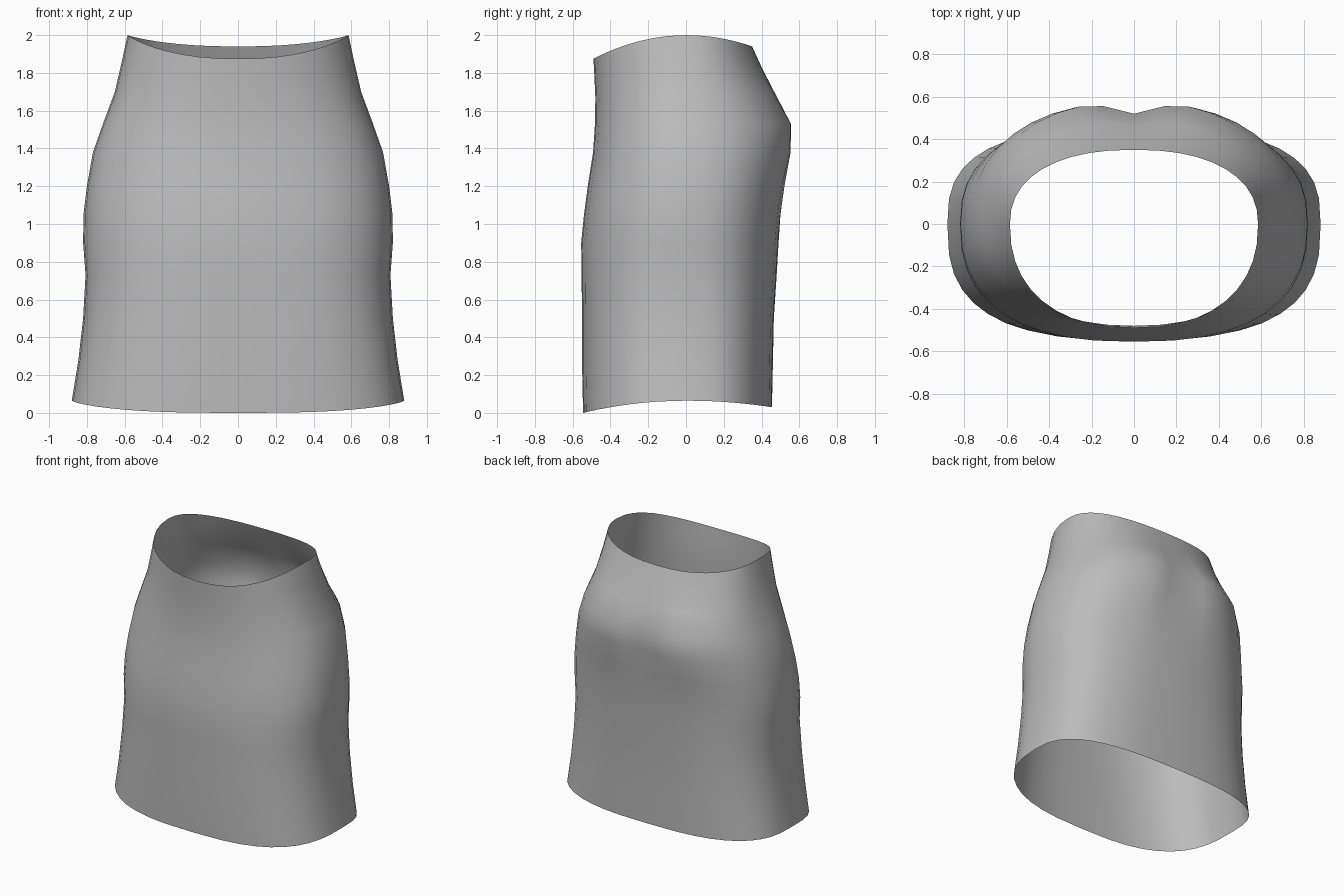
import bpy
import bmesh
from math import cos, sin, pi, exp, copysign

default_cube = bpy.data.objects.get("Cube")
if default_cube:
    bpy.data.objects.remove(default_cube, do_unlink=True)

# Plain cloth material
cloth = bpy.data.materials.new("grey_cloth")
cloth.use_nodes = True
colour = (0.5, 0.5, 0.5, 1.0)
cloth.diffuse_color = colour
cloth.node_tree.nodes["Principled BSDF"].inputs["Base Color"].default_value = colour

SEGMENTS = 40

# Cross-sections from hem to waist:
# side height, front drop, back drop, half width, front depth, back depth, seat cleft, squareness
SECTIONS = [
    (0.065, 0.065, 0.035, 0.88, 0.545, 0.455, 0, 2.8),
    (0.28, 0.04, 0.02, 0.845, 0.55, 0.46, 0, 2.75),
    (0.5, 0.02, 0, 0.82, 0.55, 0.465, 0, 2.7),
    (0.73, 0, 0, 0.807, 0.553, 0.48, 0, 2.6),
    (0.9, 0, 0, 0.82, 0.555, 0.49, 0, 2.5),
    (1.05, 0, 0, 0.818, 0.54, 0.505, 0.005, 2.45),
    (1.2, 0, 0, 0.80, 0.52, 0.53, 0.02, 2.4),
    (1.38, 0, 0, 0.768, 0.492, 0.575, 0.06, 2.3),
    (1.53, 0, 0, 0.715, 0.482, 0.58, 0.06, 2.3),
    (1.7, 0.03, 0.01, 0.652, 0.48, 0.485, 0.02, 2.3),
    (1.86, 0.08, 0.04, 0.615, 0.485, 0.405, 0, 2.3),
    (2.0, 0.125, 0.06, 0.585, 0.49, 0.35, 0, 2.3),
]


def signed_power(value, power):
    return copysign(abs(value) ** power, value)


def section_points(side_z, front_drop, back_drop, width, front, back, cleft, square):
    """Rounded-square ring with separate front and back depths."""
    for i in range(SEGMENTS):
        angle = 2 * pi * i / SEGMENTS
        x = width * signed_power(cos(angle), 2 / square)
        reach = signed_power(sin(angle), 2 / square)
        if reach > 0:
            y = back * reach - cleft * exp(-(x / 0.13) ** 2)
            z = side_z - back_drop * reach ** 2
        else:
            y = front * reach
            z = side_z - front_drop * reach ** 2
        yield x, y, z


# Skirt: one open cloth tube lofted through the sections
bm = bmesh.new()
rings = [[bm.verts.new(p) for p in section_points(*s)] for s in SECTIONS]
for lower, upper in zip(rings, rings[1:]):
    for i in range(SEGMENTS):
        j = (i + 1) % SEGMENTS
        face = bm.faces.new((lower[i], lower[j], upper[j], upper[i]))
        face.smooth = True

mesh = bpy.data.meshes.new("skirt")
bm.to_mesh(mesh)
bm.free()
mesh.materials.append(cloth)
skirt = bpy.data.objects.new("skirt", mesh)
bpy.context.collection.objects.link(skirt)
